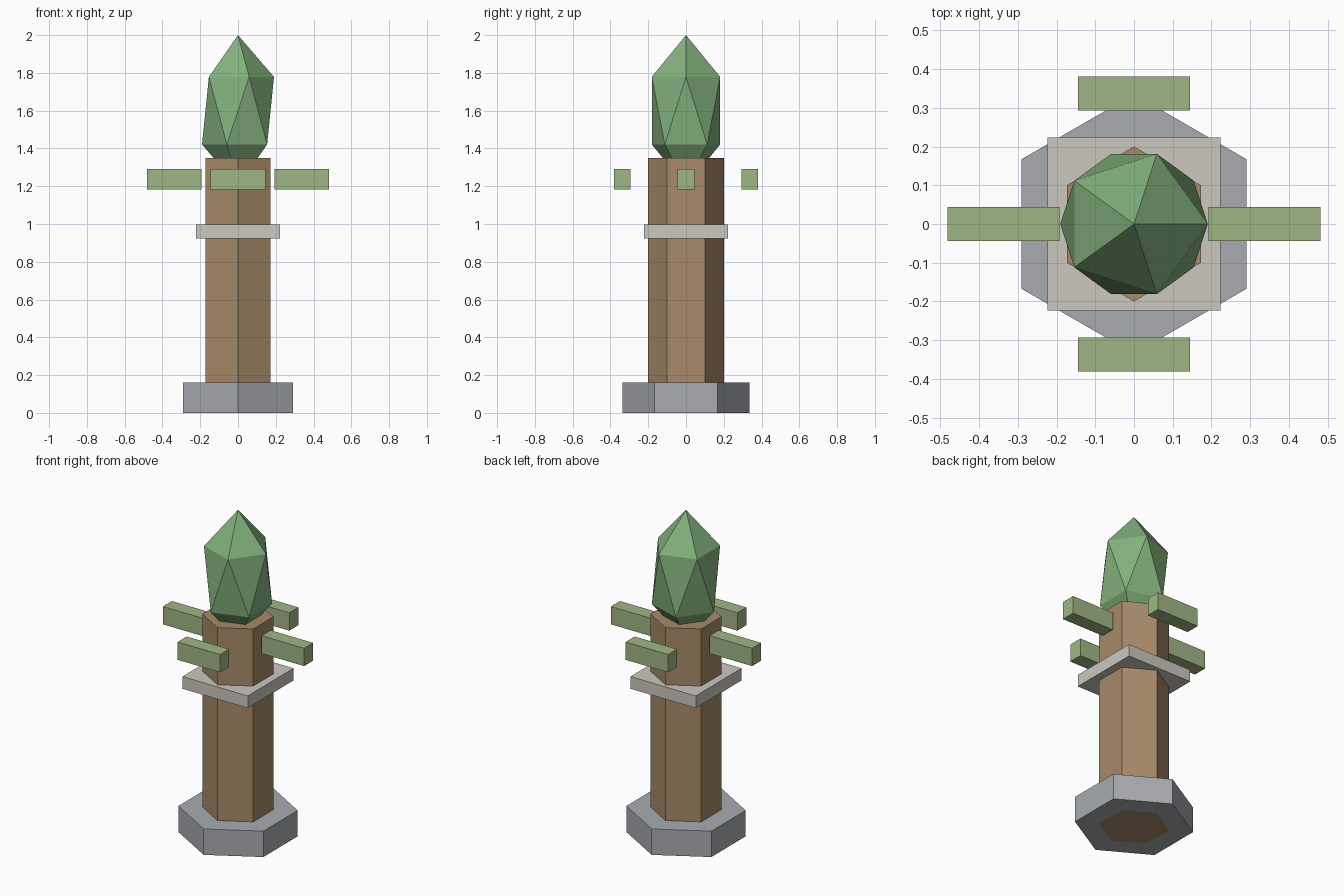
import bpy
import math

default_cube = bpy.data.objects.get("Cube")
if default_cube:
    bpy.data.objects.remove(default_cube, do_unlink=True)


def material(name, rgb):
    """Flat material from 0-255 display values, stored as linear."""
    linear = [((c / 255 + 0.055) / 1.055) ** 2.4 for c in rgb]
    mat = bpy.data.materials.new(name)
    mat.use_nodes = True
    mat.diffuse_color = (*linear, 1)
    mat.node_tree.nodes["Principled BSDF"].inputs["Base Color"].default_value = (*linear, 1)
    return mat


def finish(name, mat):
    obj = bpy.context.object
    obj.name = obj.data.name = name
    obj.data.materials.append(mat)
    bpy.ops.object.transform_apply(location=False, rotation=True, scale=True)
    return obj


def hex_column(name, radius, z0, z1, mat):
    # Corners of the hexagon point to the front and back
    bpy.ops.mesh.primitive_cylinder_add(vertices=6, radius=radius, depth=z1 - z0,
                                        location=(0, 0, (z0 + z1) / 2))
    return finish(name, mat)


def box(name, centre, size, mat):
    bpy.ops.mesh.primitive_cube_add(size=1, location=centre)
    bpy.context.object.scale = size
    return finish(name, mat)


stone = material("grey stone", (168, 171, 177))
wood = material("brown wood", (168, 138, 106))
pale = material("pale stone", (204, 200, 192))
sage = material("sage green", (160, 182, 132))
leaf = material("leaf green", (131, 177, 125))

# Hexagonal foot and post
hex_column("base", 0.335, 0, 0.16, stone)
hex_column("post", 0.2, 0, 1.35, wood)

# Square collar round the post
box("collar", (0, 0, 0.96), (0.446, 0.446, 0.075), pale)

# Four floating bars, all lying along x
bar_size = (0.29, 0.088, 0.11)
for name, x, y in (("left_bar", 1, 0), ("right_bar", -1, 0),
                   ("back_bar", 0, 1), ("front_bar", 0, -1)):
    box(name, (x * 0.337, y * 0.337, 1.237), bar_size, sage)

# Faceted crown, a stretched icosahedron sunk into the post
bpy.ops.mesh.primitive_ico_sphere_add(subdivisions=1, radius=1, location=(0, 0, 1.6))
bpy.context.object.scale = (0.213, 0.213, 0.4)
finish("crown", leaf)
